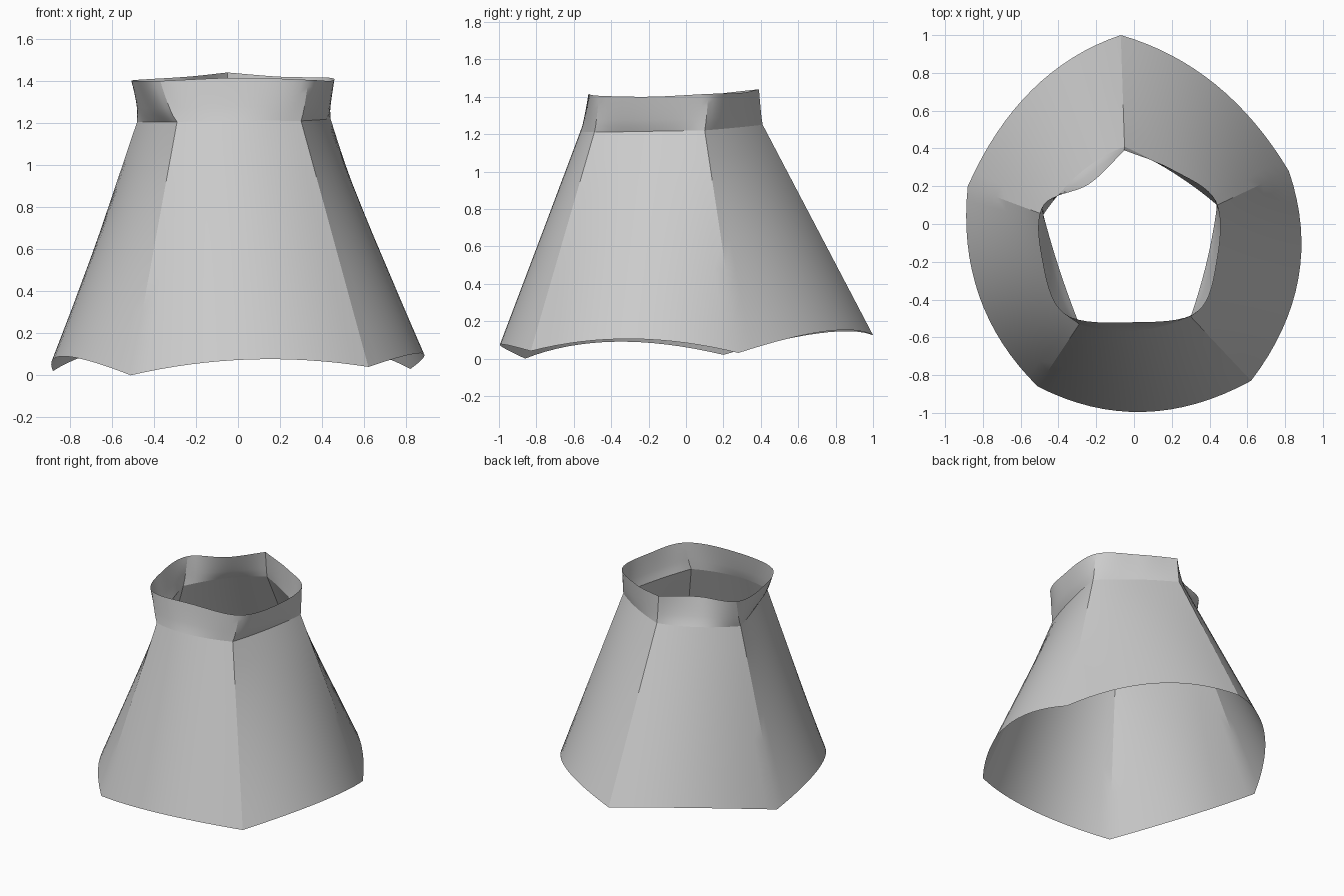
import bpy
import bmesh
from mathutils import Vector

cube = bpy.data.objects.get("Cube")
if cube:
    bpy.data.objects.remove(cube, do_unlink=True)

SEG = 16      # steps along each panel
PANELS = 5

# Each outline alternates panel corner and panel middle, clockwise from the back
HEM = [(-.07, 1, .125), (.43, .74, .145), (.82, .28, .03), (.87, -.29, .105), (.62, -.83, .04),
       (.05, -.995, .075), (-.51, -.86, 0), (-.82, -.38, .09), (-.88, .2, .02), (-.54, .71, .135)]
WAIST = [(-.05, .41, 1.25), (.21, .27, 1.235), (.44, .1, 1.22), (.385, -.2, 1.215), (.3, -.49, 1.21),
         (0, -.565, 1.21), (-.29, -.53, 1.205), (-.395, -.24, 1.205), (-.48, .05, 1.205), (-.28, .275, 1.23)]
RIM = [(-.05, .39, 1.44), (.2, .29, 1.42), (.435, .12, 1.415), (.44, -.19, 1.40), (.335, -.465, 1.405),
       (0, -.52, 1.415), (-.37, -.475, 1.40), (-.49, -.17, 1.40), (-.48, .1, 1.405), (-.24, .21, 1.42)]


def panel_outline(pts):
    """Closed outline of arcs that meet in a crease at each panel corner."""
    pts = [Vector(p) for p in pts]
    out = []
    for i in range(PANELS):
        a, m, b = pts[2 * i], pts[2 * i + 1], pts[(2 * i + 2) % len(pts)]
        c = 2 * m - (a + b) / 2
        for k in range(SEG):
            t = k / SEG
            out.append(a * (1 - t) ** 2 + c * 2 * t * (1 - t) + b * t * t)
    return out


def flowing_outline(pts):
    """Smooth outline through all points, creased only at the first one."""
    pts = [Vector(p) for p in pts]
    pts.append(pts[0])
    pts = [2 * pts[0] - pts[1]] + pts + [2 * pts[-1] - pts[-2]]
    out = []
    for p, a, b, n in zip(pts, pts[1:], pts[2:], pts[3:]):
        for k in range(SEG // 2):
            t = 2 * k / SEG
            out.append(a + (b - p) * t / 2 + (2 * p - 5 * a + 4 * b - n) * t ** 2 / 2
                       + (3 * a - p - 3 * b + n) * t ** 3 / 2)
    return out


def loft(name, low, high, rows, ease, mat):
    """Thin wall between two outlines; ease shapes how fast it spreads."""
    bm = bmesh.new()
    rings = []
    for r in range(rows + 1):
        t = r / rows
        ring = []
        for a, b in zip(low, high):
            p = a.lerp(b, t ** ease)
            p.z = a.z + (b.z - a.z) * t
            ring.append(bm.verts.new(p))
        rings.append(ring)
    count = len(low)
    for lower, upper in zip(rings, rings[1:]):
        for i in range(count):
            j = (i + 1) % count
            # outlines run clockwise, so this order faces outward
            bm.faces.new((lower[j], lower[i], upper[i], upper[j]))
    mesh = bpy.data.meshes.new(name)
    bm.to_mesh(mesh)
    bm.free()
    mesh.materials.append(mat)
    obj = bpy.data.objects.new(name, mesh)
    bpy.context.collection.objects.link(obj)
    bpy.ops.object.select_all(action='DESELECT')
    obj.select_set(True)
    bpy.context.view_layer.objects.active = obj
    bpy.ops.object.shade_smooth_by_angle(angle=0.3)
    return obj


# Single plain grey
grey = bpy.data.materials.new("plain_grey")
grey.use_nodes = True
colour = (.6, .6, .6, 1)
grey.diffuse_color = colour
grey.node_tree.nodes["Principled BSDF"].inputs["Base Color"].default_value = colour

# Flared five-panel body and upright collar
waist = panel_outline(WAIST)
loft("flared_body", panel_outline(HEM), waist, 8, 1, grey)
loft("collar", waist, flowing_outline(RIM), 6, .75, grey)
